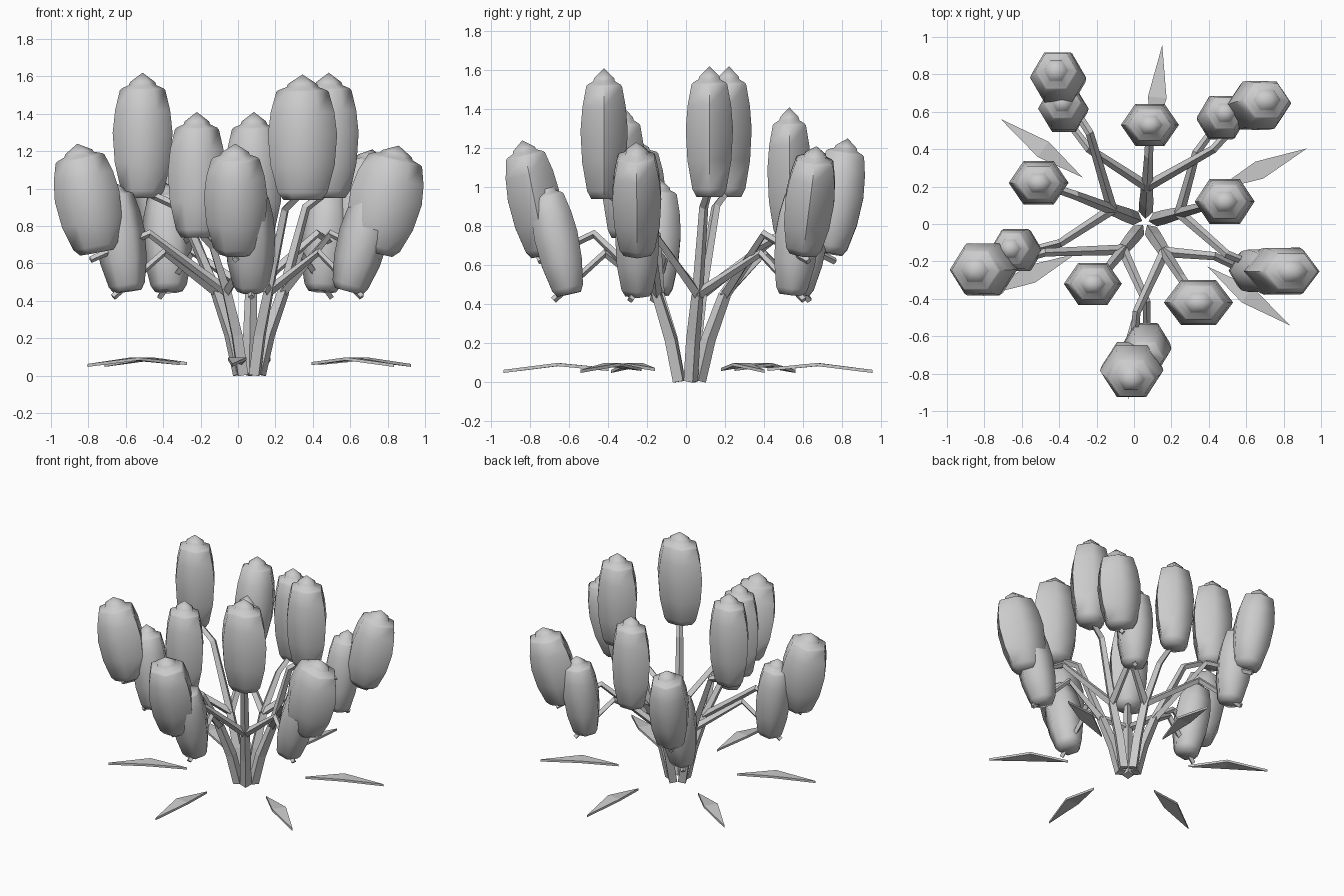
import bpy, bmesh, math
from mathutils import Vector, Matrix

if "Cube" in bpy.data.objects:
    bpy.data.objects.remove(bpy.data.objects["Cube"])

CX, CY = 0.06, 0.01


def polar(r, deg, z):
    a = math.radians(deg)
    return Vector((CX + r * math.cos(a), CY + r * math.sin(a), z))


def finish(bm, name, smooth=None):
    bmesh.ops.recalc_face_normals(bm, faces=bm.faces)
    me = bpy.data.meshes.new(name)
    bm.to_mesh(me)
    bm.free()
    ob = bpy.data.objects.new(name, me)
    bpy.context.collection.objects.link(ob)
    if smooth:
        bpy.ops.object.select_all(action='DESELECT')
        ob.select_set(True)
        bpy.context.view_layer.objects.active = ob
        bpy.ops.object.shade_smooth_by_angle(angle=math.radians(smooth))
    return ob


def tube(name, pts, radii):
    # four-sided tapered stalk
    cu = bpy.data.curves.new(name, 'CURVE')
    cu.dimensions = '3D'
    cu.bevel_depth = 1.0
    cu.bevel_resolution = 0
    cu.use_fill_caps = True
    sp = cu.splines.new('POLY')
    sp.points.add(len(pts) - 1)
    for p, co, r in zip(sp.points, pts, radii):
        p.co = (*co, 1)
        p.radius = r
    sp.use_smooth = False
    ob = bpy.data.objects.new(name, cu)
    bpy.context.collection.objects.link(ob)
    bpy.ops.object.select_all(action='DESELECT')
    ob.select_set(True)
    bpy.context.view_layer.objects.active = ob
    bpy.ops.object.convert(target='MESH')


# (fraction of height, fraction of half width)
PROFILE = [(0, .55), (.06, .72), (.28, .93), (.52, 1), (.7, .92), (.86, .76),
           (.875, .7), (.9, .46), (.925, .42)]


def bulb(name, base, tip, rx, ry):
    base, tip = Vector(base), Vector(tip)
    axis = tip - base
    rot = Vector((0, 0, 1)).rotation_difference(axis).to_matrix().to_4x4()
    bm = bmesh.new()
    rings = []
    for t, s in PROFILE:
        rings.append([bm.verts.new((rx * s * math.cos(k * math.pi / 3),
                                    ry * s * math.sin(k * math.pi / 3),
                                    t * axis.length)) for k in range(6)])
    for a, b in zip(rings, rings[1:]):
        for k in range(6):
            bm.faces.new((a[k], a[(k + 1) % 6], b[(k + 1) % 6], b[k]))
    bm.faces.new(rings[0][::-1])
    top = bm.verts.new((0, 0, axis.length))
    for k in range(6):
        bm.faces.new((rings[-1][k], rings[-1][(k + 1) % 6], top))
    bm.transform(Matrix.Translation(base) @ rot)
    finish(bm, name, 62)


# upright bulbs: stem angle, tip x, y, z, half widths
UPRIGHT = [(159, -.51, .22, 1.62, .16, .135), (87, .085, .53, 1.41, .155, .13),
           (15, .485, .12, 1.62, .16, .14), (-57, .345, -.42, 1.61, .185, .14),
           (-129, -.22, -.32, 1.41, .155, .13)]
# drooping pairs, in the same order: outer base/tip/half widths, lower base/tip
OUTER = [((-.39, .73, .66), (-.42, .83, 1.25), .15, .15), ((.61, .60, .66), (.72, .67, 1.21), .17, .145),
         ((.72, -.25, .66), (.86, -.255, 1.23), .195, .145), ((-.01, -.72, .65), (-.015, -.84, 1.24), .17, .155),
         ((-.75, -.235, .66), (-.86, -.25, 1.24), .175, .16)]
LOWER = [((-.59, -.15, .45), (-.67, -.13, 1.04)), ((-.37, .57, .45), (-.385, .66, 1.03)),
         ((.45, .54, .45), (.49, .60, 1.03)), ((.59, -.25, .45), (.75, -.25, 1.03)),
         ((.07, -.60, .45), (.06, -.73, 1.03))]


def side_branch(name, start, base, reach, kink, kink_z, end_z):
    # rises to a kink, then droops through the bottom of the bulb
    d = Vector((base[0] - CX, base[1] - CY, 0))
    n = d.normalized()
    c = Vector((CX, CY, 0))
    mid = c + d * kink + Vector((0, 0, kink_z))
    end = c + d + n * reach + Vector((0, 0, end_z))
    tube(name, [start, mid, end], [.028, .022, .018])


for i, (ang, x, y, z, rx, ry) in enumerate(UPRIGHT):
    # main stem and upright flower
    fork = polar(.19, ang, .45)
    tube(f"stem_{i}", [polar(.055, ang, 0.006), polar(.105, ang, .22), fork],
         [.038, .038, .032])
    foot = Vector((x, y, z - .67))
    r = math.hypot(x - CX, y - CY)
    tube(f"upright_branch_{i}",
         [fork, polar(.19 + (r - .19) * .5, ang, z - .72), foot + Vector((0, 0, .04))],
         [.03, .024, .02])
    bulb(f"upright_bulb_{i}", foot, (x, y, z), rx, ry)
    # side branches with drooping ends
    side_branch(f"outer_branch_{i}", fork, OUTER[i][0], .04, .66, .76, .62)
    bulb(f"outer_bulb_{i}", *OUTER[i])
    side_branch(f"lower_branch_{i}", fork, LOWER[i][0], .08, .70, .66, .42)
    bulb(f"lower_bulb_{i}", *LOWER[i], .135, .13)

# ring of fallen leaves
for i in range(6):
    ang = 84.5 + 60 * i
    bm = bmesh.new()
    out = [(.41, 0, .065), (.67, -.05, .09), (.95, 0, .055), (.67, .05, .09)]
    lo = [bm.verts.new((px, py, pz - .008)) for px, py, pz in out]
    hi = [bm.verts.new((px, py, pz + .008)) for px, py, pz in out]
    for a, b, c in ((0, 1, 3), (1, 2, 3)):
        bm.faces.new((hi[a], hi[b], hi[c]))
        bm.faces.new((lo[c], lo[b], lo[a]))
    for k in range(4):
        j = (k + 1) % 4
        bm.faces.new((lo[k], lo[j], hi[j], hi[k]))
    bm.transform(Matrix.Translation((CX, CY, 0)) @ Matrix.Rotation(math.radians(ang), 4, 'Z'))
    finish(bm, f"ground_leaf_{i}")
